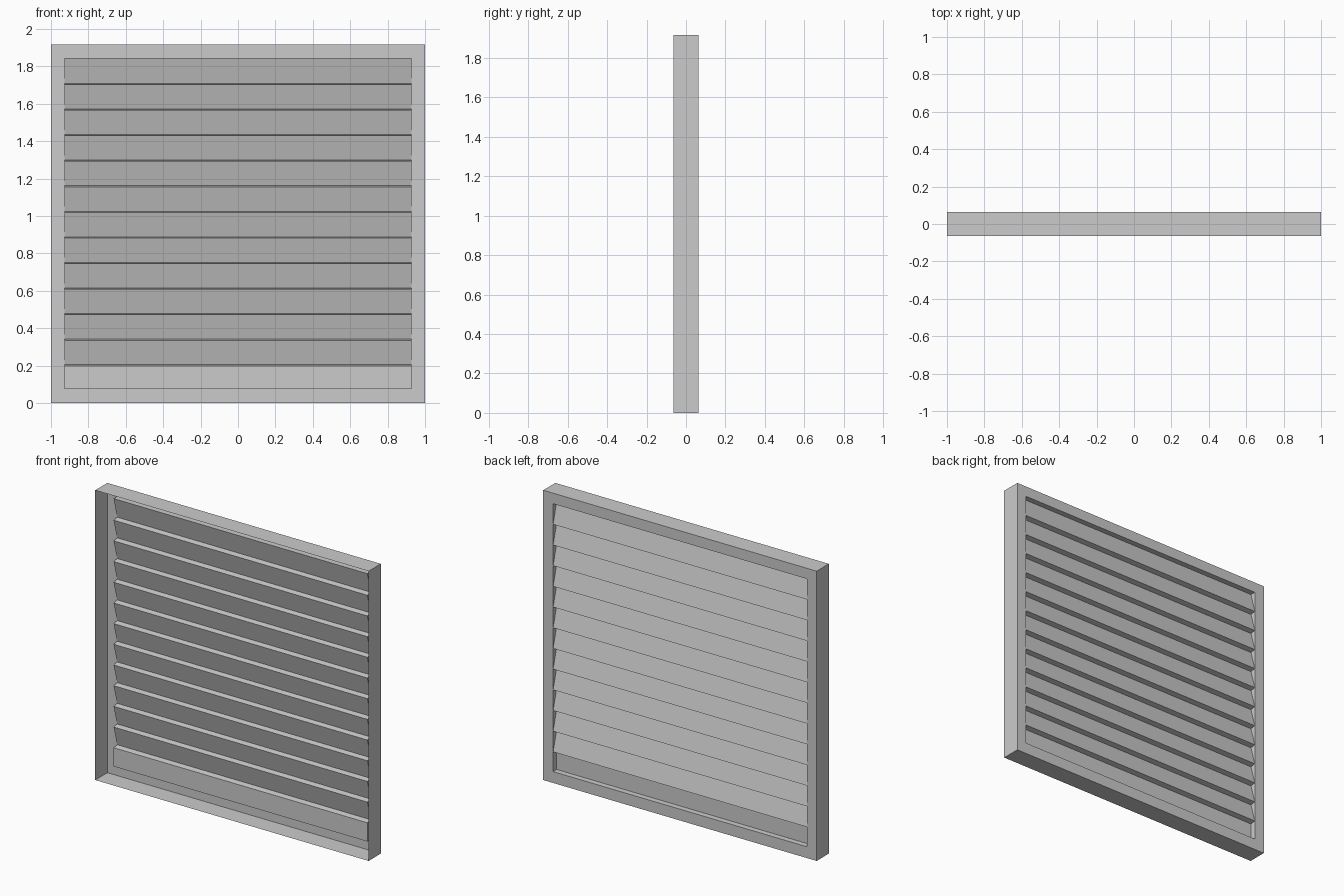
import bpy

if "Cube" in bpy.data.objects:
    bpy.data.objects.remove(bpy.data.objects["Cube"])

W, H, D = 1.0, 1.916, 0.0635      # half width, height, half depth
IX, Z0, Z1 = 0.928, 0.075, 1.846  # opening in the back flange
FRONT, BACK = 0.026, 0.0625       # front and back of the slat folds
SLATS, START = 12, 0.205


def make(name, verts, faces):
    mesh = bpy.data.meshes.new(name)
    mesh.from_pydata(verts, [], faces)
    mesh.update()
    ob = bpy.data.objects.new(name, mesh)
    bpy.context.collection.objects.link(ob)
    return ob


def ring(x, y, z0, z1):
    return [(-x, y, z0), (x, y, z0), (x, y, z1), (-x, y, z1)]


# Thin sheet frame: open at the front, with a flange around the back
verts = ring(W, -D, 0, H) + ring(W, D, 0, H) + ring(IX, D, Z0, Z1)
faces = []
for r in (0, 4):
    for i in range(4):
        j = (i + 1) % 4
        faces.append((r + i, r + j, r + 4 + j, r + 4 + i))
make("frame", verts, faces)

# Folded profile (y, z): bottom ledge, upright panel, then sloping slats
step = (Z1 - START) / SLATS
profile = [(D, Z0), (FRONT, Z0), (FRONT, START - 0.006)]
for i in range(SLATS):
    z = START + i * step
    profile += [(BACK, z), (FRONT, z + step - (0.006 if i < SLATS - 1 else 0))]
profile.append((D, Z1))

n = len(profile)
verts = [(x, y, z) for x in (-IX, IX) for y, z in profile]
faces = [(i, i + 1, n + i + 1, n + i) for i in range(n - 1)]
make("louvre_slats", verts, faces)

# Side walls closing the slat ends back to the flange
for side, x in (("left", -IX), ("right", IX)):
    verts = [(x, y, z) for y, z in profile] + [(x, D, z) for y, z in profile]
    faces = [(i, i + 1, n + i + 1, n + i) for i in range(1, n - 2)]
    make("slat_end_" + side, verts, faces)
